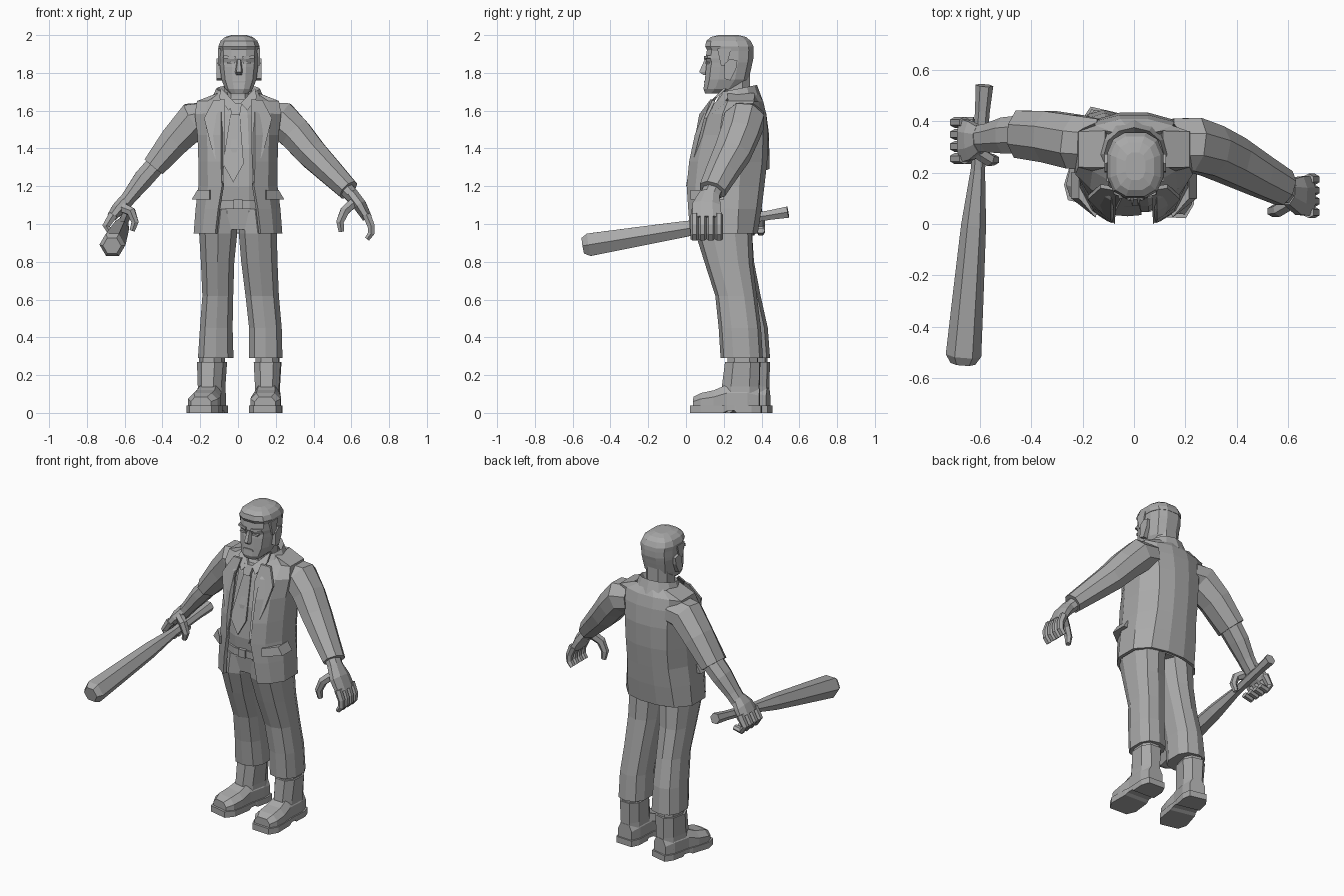
import bpy, bmesh, math
from mathutils import Vector

mat = bpy.data.materials.new("grey")
mat.diffuse_color = (0.4, 0.4, 0.4, 1)


def loft(name, rings, closed=True, thick=0):
    """Skin a list of equal-length point rings; closed rings also get end caps."""
    bm = bmesh.new()
    vs = [[bm.verts.new(p) for p in r] for r in rings]
    n = len(rings[0])
    for a, b in zip(vs, vs[1:]):
        for i in range(n if closed else n - 1):
            j = (i + 1) % n
            bm.faces.new((a[i], a[j], b[j], b[i]))
    if closed:
        bm.faces.new(vs[0][::-1])
        bm.faces.new(vs[-1])
    bmesh.ops.recalc_face_normals(bm, faces=bm.faces[:])
    me = bpy.data.meshes.new(name)
    bm.to_mesh(me)
    bm.free()
    me.materials.append(mat)
    ob = bpy.data.objects.new(name, me)
    bpy.context.collection.objects.link(ob)
    if thick:
        m = ob.modifiers.new("thickness", "SOLIDIFY")
        m.thickness, m.offset = thick, 0
    return ob


def oval(cx, cy, z, rx, ry, n=10, power=0.8, turn=0.5):
    """Horizontal ring, squarer for lower power."""
    out = []
    for i in range(n):
        t = 2 * math.pi * (i + turn) / n
        c, s = math.cos(t), math.sin(t)
        out.append((cx + rx * math.copysign(abs(c) ** power, c),
                    cy + ry * math.copysign(abs(s) ** power, s), z))
    return out


def tube(name, stations, n=8):
    """Tube through (x, y, z, radius, depth) stations; depth is along y where possible."""
    pts = [Vector(s[:3]) for s in stations]
    rings = []
    for i, s in enumerate(stations):
        d = (pts[min(i + 1, len(pts) - 1)] - pts[max(i - 1, 0)]).normalized()
        ref = Vector((0, 1, 0)) if abs(d.y) < 0.8 else Vector((1, 0, 0))
        v = (ref - d * ref.dot(d)).normalized()
        u = d.cross(v)
        k = 1 / math.cos(math.pi / n)
        rings.append([pts[i] + (u * math.cos(t) * s[3] + v * math.sin(t) * s[-1]) * k
                      for t in [2 * math.pi * (j + 0.5) / n for j in range(n)]])
    return loft(name, rings)


def plate(name, outline, thick=0.012):
    """Flat polygon with thickness along y."""
    return loft(name, [[(x, y + o, z) for x, y, z in outline] for o in (0, thick)])


# Shirt and hips
loft("shirt", [oval(0, (f + b) / 2, z, w, (b - f) / 2, 12) for z, w, f, b in (
    (0.97, 0.16, 0.07, 0.33), (1.1, 0.17, 0.055, 0.36), (1.2, 0.17, 0.045, 0.37),
    (1.4, 0.17, 0.065, 0.39), (1.58, 0.15, 0.12, 0.37), (1.66, 0.09, 0.165, 0.34))])

# Open jacket: z, front edge x, half width, front y, back y
jacket = []
for z, e, w, f, b in ((0.95, 0.115, 0.225, 0.03, 0.37), (1.08, 0.10, 0.215, 0.02, 0.39),
                      (1.2, 0.08, 0.20, 0.012, 0.405), (1.33, 0.085, 0.20, 0.025, 0.42),
                      (1.47, 0.085, 0.205, 0.055, 0.425), (1.58, 0.085, 0.22, 0.10, 0.415),
                      (1.645, 0.085, 0.21, 0.17, 0.40), (1.685, 0.075, 0.11, 0.20, 0.375)):
    m = f + (b - f) * 0.5
    half = [(e, f), (e + (w - e) * 0.6, f + 0.045), (w, m - 0.06), (w, m + 0.07),
            (w * 0.7, b - 0.025), (w * 0.25, b)]
    jacket.append([(x, y, z) for x, y in half] + [(-x, y, z) for x, y in half[::-1]])
loft("jacket", jacket, closed=False, thick=0.02)

# Tie, knot, belt and buckle
plate("tie", [(-0.04, 0.115, 1.58), (0.01, 0.115, 1.58), (0.03, 0.035, 1.32),
              (-0.025, 0.03, 1.22), (-0.08, 0.035, 1.32)])
plate("tie_knot", [(-0.045, 0.125, 1.64), (0.02, 0.125, 1.64), (0.01, 0.10, 1.58),
                   (-0.035, 0.10, 1.58)], 0.04)
loft("belt", [oval(0, 0.2, z, 0.178, 0.158, 12) for z in (1.08, 1.125)])
plate("buckle", [(-0.025, 0.035, 1.08), (0.025, 0.035, 1.08), (0.025, 0.035, 1.13),
                 (-0.025, 0.035, 1.13)], 0.02)

# Collars, lapels and pocket flaps
coat_collar = []
for z, rx, f, b in ((1.655, 0.145, 0.13, 0.40), (1.73, 0.115, 0.175, 0.375), (1.69, 0.10, 0.19, 0.36)):
    cy, ry = (f + b) / 2, (b - f) / 2
    coat_collar.append([(rx * math.sin(t), cy + ry * math.cos(t), z - 0.04 * (1 - math.cos(t)) / 2)
                        for t in [math.radians(a) for a in range(-150, 151, 30)]])
loft("coat_collar", coat_collar, closed=False, thick=0.012)
for s, side in ((-1, "right"), (1, "left")):
    plate("lapel_" + side, [(s * x, y, z) for x, y, z in (
        (0.075, 0.0, 1.2), (0.07, 0.07, 1.58), (0.07, 0.13, 1.66), (0.13, 0.14, 1.655),
        (0.18, 0.095, 1.56), (0.145, 0.06, 1.42))], 0.015)
    plate("shirt_collar_" + side, [(s * x, y, z) for x, y, z in (
        (0.015, 0.12, 1.64), (0.05, 0.10, 1.60), (0.10, 0.15, 1.67), (0.09, 0.20, 1.72))], 0.015)
    loft("pocket_flap_" + side, [[(s * x, y, z) for x, y in (
        (0.15, 0.025), (x1, 0.10), (x1, 0.2), (0.17, 0.2), (0.14, 0.06))]
        for z, x1 in ((1.13, 0.245), (1.18, 0.215))])

# Legs: z, centre x, centre y, half width, half depth
legs = {"left": ((0.29, 0.147, 0.295, 0.092, 0.112), (0.45, 0.145, 0.285, 0.09, 0.112),
                 (0.62, 0.128, 0.265, 0.092, 0.11), (0.8, 0.113, 0.225, 0.10, 0.128),
                 (0.95, 0.105, 0.2, 0.105, 0.15), (1.08, 0.09, 0.2, 0.09, 0.15)),
        "right": ((0.29, -0.118, 0.33, 0.098, 0.115), (0.45, -0.115, 0.315, 0.09, 0.118),
                  (0.62, -0.107, 0.28, 0.085, 0.115), (0.8, -0.108, 0.23, 0.092, 0.13),
                  (0.95, -0.105, 0.2, 0.105, 0.15), (1.08, -0.09, 0.2, 0.09, 0.15))}
for side, st in legs.items():
    loft("trouser_" + side, [oval(x, y, z, rx, ry) for z, x, y, rx, ry in st])

# Boots: local forward runs from heel (0) to toe
for side, hx, hy, ang in (("left", 0.162, 0.40, -3), ("right", -0.115, 0.445, -13)):
    a = math.radians(ang)

    def place(p):
        x, d, z = p
        return (hx + x * math.cos(a) + d * math.sin(a), hy - d * math.cos(a) + x * math.sin(a), z)

    loft("boot_upper_" + side, [[place(p) for p in (
        (-w, d, 0.03), (w, d, 0.03), (w, d, h * 0.7), (w * 0.6, d, h), (-w * 0.6, d, h), (-w, d, h * 0.7))]
        for d, w, h in ((0.01, 0.05, 0.13), (0.07, 0.068, 0.15), (0.18, 0.068, 0.15),
                        (0.25, 0.08, 0.12), (0.32, 0.08, 0.105), (0.36, 0.055, 0.085))])
    loft("boot_sole_" + side, [[place(p) for p in ((-w, d, z), (w, d, z), (w, d, 0.038), (-w, d, 0.038))]
        for d, w, z in ((0, 0.055, 0), (0.05, 0.075, 0), (0.13, 0.075, 0), (0.14, 0.073, 0.012),
                        (0.18, 0.075, 0.01), (0.2, 0.08, 0), (0.32, 0.088, 0), (0.375, 0.06, 0))])
    loft("boot_shaft_" + side, [[place((x, d, zz)) for x, d, zz in oval(0, c, z, rx, ry, 8)]
        for z, c, rx, ry in ((0.06, 0.11, 0.07, 0.105), (0.14, 0.11, 0.068, 0.105), (0.27, 0.1, 0.076, 0.098))])
    loft("sock_" + side, [[place((x, d, zz)) for x, d, zz in oval(0, 0.1, z, 0.065, 0.085, 8)]
        for z in (0.26, 0.32)])

# Sleeves and forearms
tube("sleeve_left", [(0.15, 0.31, 1.56, 0.085, 0.1), (0.23, 0.31, 1.55, 0.098, 0.105),
                     (0.305, 0.285, 1.475, 0.088, 0.1), (0.39, 0.245, 1.375, 0.08, 0.095),
                     (0.49, 0.19, 1.275, 0.068, 0.082), (0.585, 0.14, 1.18, 0.056, 0.07)])
tube("sleeve_right", [(-0.15, 0.31, 1.56, 0.085, 0.1), (-0.23, 0.32, 1.55, 0.098, 0.105),
                      (-0.33, 0.34, 1.445, 0.082, 0.1), (-0.445, 0.35, 1.305, 0.062, 0.092)])
tube("forearm_right", [(-0.42, 0.35, 1.33, 0.052, 0.075), (-0.5, 0.345, 1.24, 0.052, 0.07),
                       (-0.57, 0.335, 1.15, 0.04, 0.055), (-0.625, 0.33, 1.08, 0.035, 0.05)])
tube("wrist_left", [(0.56, 0.15, 1.2, 0.04, 0.05), (0.62, 0.12, 1.13, 0.035, 0.05)])


# Hands: palm, four curled fingers and a thumb
def hand(side, palm, finger, ys, thumb):
    tube("palm_" + side, palm, 8)
    for i, y in enumerate(ys):
        tube(f"finger_{side}_{i + 1}", [(x, y, z, r, 0.019) for x, z, r in finger], 6)
    tube("thumb_" + side, thumb, 6)


hand("left", [(0.6, 0.125, 1.16, 0.035, 0.05), (0.645, 0.11, 1.1, 0.035, 0.075),
              (0.685, 0.11, 1.03, 0.026, 0.078)],
     [(0.68, 1.05, 0.022), (0.705, 0.99, 0.019), (0.705, 0.95, 0.017), (0.683, 0.92, 0.013)],
     (0.045, 0.088, 0.131, 0.174),
     [(0.62, 0.09, 1.12, 0.025), (0.565, 0.055, 1.07, 0.024), (0.54, 0.05, 1.01, 0.02),
      (0.547, 0.055, 0.96, 0.014)])
hand("right", [(-0.6, 0.33, 1.12, 0.035, 0.05), (-0.635, 0.325, 1.08, 0.035, 0.075),
               (-0.67, 0.325, 1.035, 0.026, 0.085)],
     [(-0.66, 1.05, 0.024), (-0.698, 0.99, 0.02), (-0.675, 0.955, 0.018), (-0.625, 0.965, 0.014)],
     (0.255, 0.302, 0.349, 0.396),
     [(-0.62, 0.29, 1.09, 0.025), (-0.565, 0.25, 1.065, 0.023), (-0.545, 0.25, 1.01, 0.019),
      (-0.56, 0.255, 0.965, 0.014)])

# Bat along a straight axis: fraction from knob to tip, radius
knob, tip = Vector((-0.583, 0.54, 1.063)), Vector((-0.667, -0.545, 0.885))
tube("bat", [(*knob.lerp(tip, t), r) for t, r in (
    (0, 0.03), (0.09, 0.025), (0.3, 0.024), (0.5, 0.042), (0.75, 0.052), (0.97, 0.06), (1, 0.042))], 6)

# Neck and head: z, half width, front y, back y
loft("neck", [oval(0, 0.26, z, r, r + 0.005, 8) for z, r in ((1.6, 0.09), (1.68, 0.08), (1.8, 0.08))])
loft("head", [oval(0.005, (f + b) / 2, z, w, (b - f) / 2, 12, 0.75) for z, w, f, b in (
    (1.692, 0.05, 0.10, 0.2), (1.715, 0.075, 0.09, 0.29), (1.765, 0.095, 0.097, 0.335),
    (1.83, 0.103, 0.103, 0.35), (1.855, 0.106, 0.108, 0.355), (1.875, 0.106, 0.10, 0.36),
    (1.925, 0.106, 0.108, 0.36))])
loft("hair", [oval(0.005, (f + b) / 2, z, w, (b - f) / 2, 12, 0.75) for z, w, f, b in (
    (1.915, 0.108, 0.112, 0.362), (1.94, 0.112, 0.098, 0.36), (1.97, 0.1, 0.105, 0.345),
    (1.99, 0.075, 0.13, 0.32), (2.0, 0.04, 0.17, 0.28))])
loft("nose", [[(0.005 - w, 0.125, z), (0.005 - w * 0.5, y, z), (0.005 + w * 0.5, y, z), (0.005 + w, 0.125, z)]
              for z, w, y in ((1.79, 0.022, 0.09), (1.805, 0.025, 0.07), (1.87, 0.014, 0.098))])
plate("mouth", [(-0.03, 0.094, 1.748), (0.04, 0.094, 1.748), (0.035, 0.094, 1.758), (-0.025, 0.094, 1.758)])
for s, side in ((-1, "right"), (1, "left")):
    c = 0.005
    plate("brow_" + side, [(c + s * x, y, z) for x, y, z in (
        (0.018, 0.095, 1.872), (0.085, 0.115, 1.878), (0.08, 0.115, 1.892), (0.018, 0.095, 1.888))], 0.03)
    plate("eye_" + side, [(c + s * x, 0.102, z) for x, z in (
        (0.022, 1.847), (0.06, 1.847), (0.065, 1.858), (0.025, 1.86))], 0.03)
    loft("ear_" + side, [[(c + s * x, y, z) for y, z in (
        (0.2, 1.77), (0.235, 1.76), (0.265, 1.82), (0.272, 1.865), (0.235, 1.875), (0.205, 1.85))]
        for x in (0.09, 0.12)])
    loft("sideburn_" + side, [[(c + s * x, y, z) for y, z in (
        (0.185, 1.84), (0.215, 1.84), (0.24, 1.93), (0.165, 1.93))] for x in (0.095, 0.112)])
